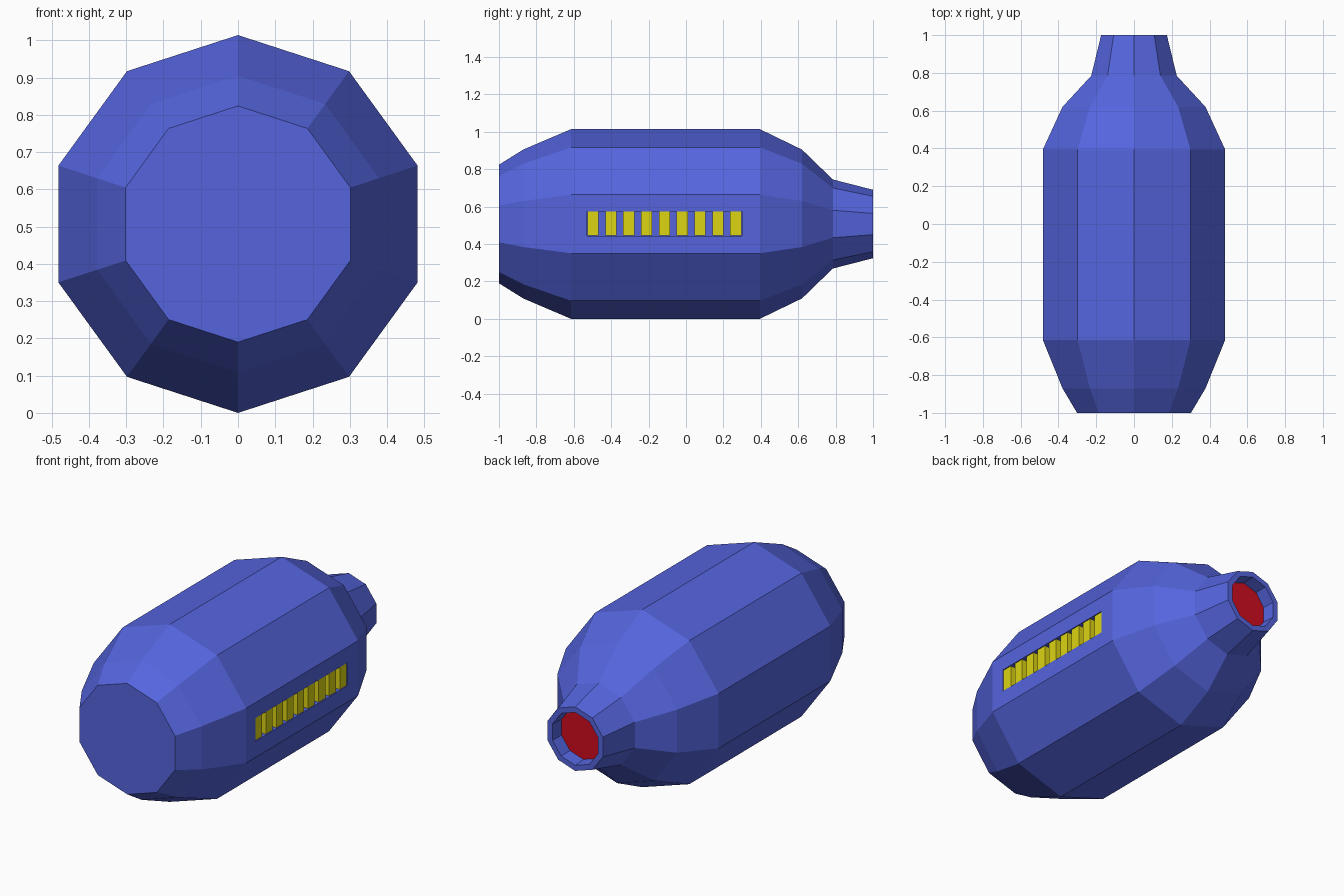
import bpy, bmesh, math
from mathutils import Vector

cube = bpy.data.objects.get("Cube")
if cube:
    bpy.data.objects.remove(cube, do_unlink=True)


def material(name, rgb):
    m = bpy.data.materials.new(name)
    m.use_nodes = True
    color = (*rgb, 1)
    m.diffuse_color = color
    bsdf = m.node_tree.nodes["Principled BSDF"]
    bsdf.inputs["Base Color"].default_value = color
    bsdf.inputs["Roughness"].default_value = 0.8
    return m


blue = material("blue", (0.09, 0.13, 0.73))
yellow = material("yellow", (0.72, 0.66, 0.006))
red = material("red", (0.62, 0.004, 0.014))


def add_object(name, bm, *mats):
    bmesh.ops.recalc_face_normals(bm, faces=bm.faces)
    mesh = bpy.data.meshes.new(name)
    bm.to_mesh(mesh)
    bm.free()
    for m in mats:
        mesh.materials.append(m)
    obj = bpy.data.objects.new(name, mesh)
    bpy.context.collection.objects.link(obj)
    return obj


SIDES = 10
AXIS_Z = 0.507
FLAT_X = 0.507 * math.cos(math.pi / SIDES)
SLOT_Y, SLOT_Z = (-0.53, 0.30), (0.443, 0.575)
SLOT_DEPTH = 0.06

# Body outline along y as (y, radius); the last points run into the nozzle mouth
profile = [(-1, 0.317), (-0.87, 0.398), (-0.615, 0.507), (0.395, 0.507),
           (0.62, 0.398), (0.785, 0.238), (1, 0.183), (1, 0.151), (0.925, 0.146)]

bm = bmesh.new()
rings = []
for y, r in profile:
    angles = [math.pi / 2 + math.tau * i / SIDES for i in range(SIDES)]
    rings.append([bm.verts.new((r * math.cos(a), y, AXIS_Z + r * math.sin(a)))
                  for a in angles])
for a, b in zip(rings, rings[1:]):
    for i in range(SIDES):
        j = (i + 1) % SIDES
        bm.faces.new((a[i], a[j], b[j], b[i]))
bm.faces.new(rings[0])
mouth = bm.faces.new(rings[-1])
mouth.material_index = 1
bmesh.ops.recalc_face_normals(bm, faces=bm.faces)


# Slot cut into the flat left facet
def left_facet():
    return [f for f in bm.faces if f.normal.x > 0.99 and
            all(abs(v.co.x - FLAT_X) < 0.001 for v in f.verts)]


cuts = [(Vector((0, 0, z)), (0, 0, 1)) for z in SLOT_Z]
cuts += [(Vector((0, y, 0)), (0, 1, 0)) for y in SLOT_Y]
for point, normal in cuts:
    faces = left_facet()
    edges = {e for f in faces for e in f.edges}
    verts = {v for f in faces for v in f.verts}
    bmesh.ops.bisect_plane(bm, geom=faces + list(edges) + list(verts),
                           plane_co=point, plane_no=normal)
    bm.normal_update()

slot = []
for f in left_facet():
    c = f.calc_center_median()
    if SLOT_Y[0] < c.y < SLOT_Y[1] and SLOT_Z[0] < c.z < SLOT_Z[1]:
        slot.append(f)
pushed = bmesh.ops.extrude_face_region(bm, geom=slot)["geom"]
bmesh.ops.translate(bm, vec=(-SLOT_DEPTH, 0, 0),
                    verts=[g for g in pushed if isinstance(g, bmesh.types.BMVert)])
bmesh.ops.delete(bm, geom=[f for f in slot if f.is_valid], context="FACES_ONLY")
add_object("body", bm, blue, red)

# Row of yellow bars standing in the slot
COUNT, WIDTH = 9, 0.06
first, last = SLOT_Y[0] + WIDTH / 2 + 0.003, SLOT_Y[1] - WIDTH / 2 - 0.004
bm = bmesh.new()
for i in range(COUNT):
    y = first + (last - first) * i / (COUNT - 1)
    bar = bmesh.ops.create_cube(bm, size=1)["verts"]
    bmesh.ops.scale(bm, vec=(SLOT_DEPTH, WIDTH, SLOT_Z[1] - SLOT_Z[0] - 0.004), verts=bar)
    bmesh.ops.translate(bm, vec=(FLAT_X - SLOT_DEPTH / 2 - 0.004, y, sum(SLOT_Z) / 2),
                        verts=bar)
add_object("slot_bars", bm, yellow)
